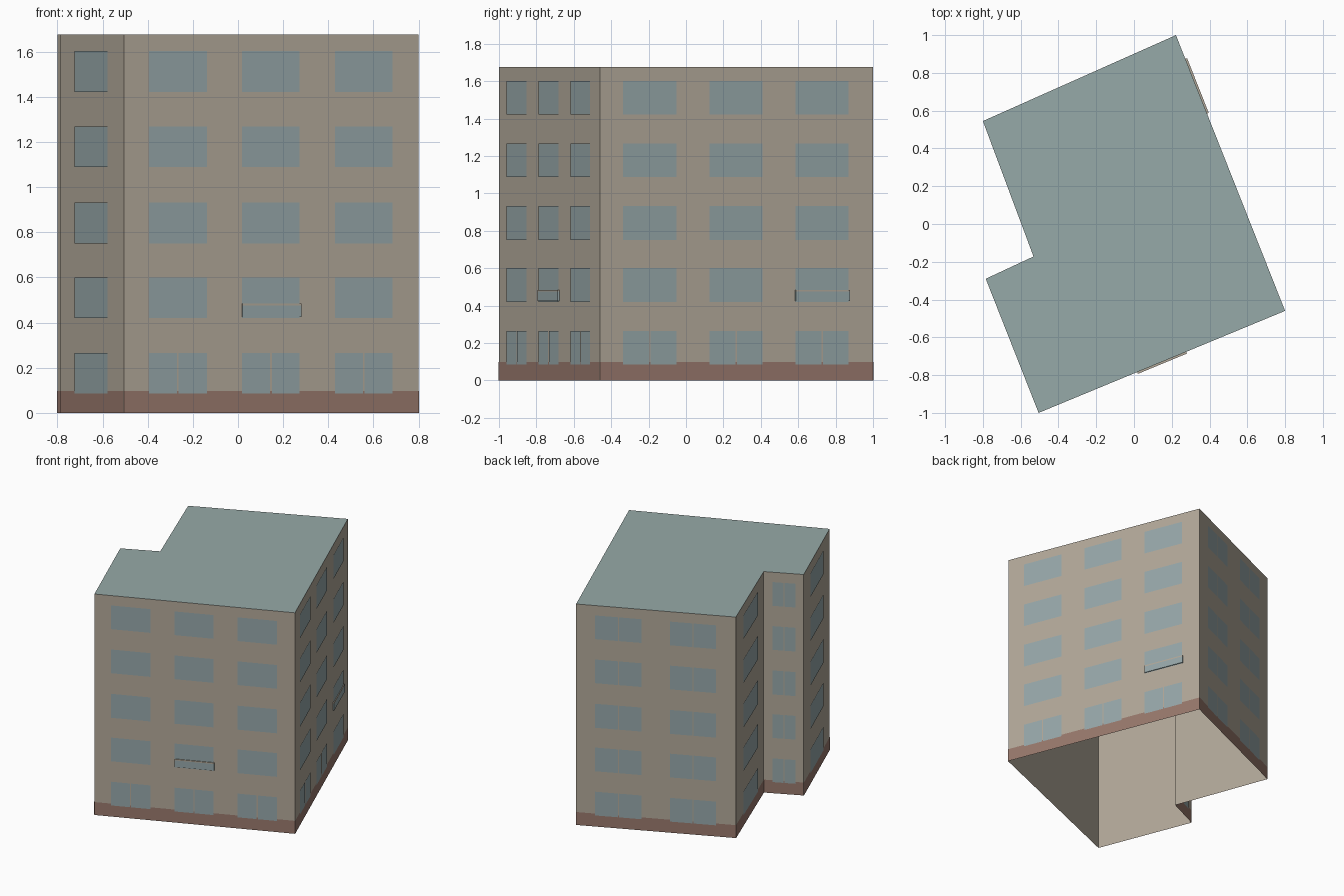
import bpy
import bmesh
from mathutils import Vector

cube = bpy.data.objects.get("Cube")
if cube:
    bpy.data.objects.remove(cube)

HEIGHT = 1.675
BASE_TOP = 0.098
# Counter-clockwise footprint of the L-shaped block
PLAN = [Vector(p) for p in ((-0.505, -1.0), (0.8, -0.46), (0.222, 1.0),
                            (-0.8, 0.545), (-0.532, -0.172), (-0.785, -0.29))]
ROWS = [(0.085, 0.265), (0.42, 0.6), (0.75, 0.932), (1.088, 1.268), (1.422, 1.602)]


def material(name, rgb):
    """Flat colour given as sRGB bytes, stored as linear values."""
    lin = [((c / 255 + 0.055) / 1.055) ** 2.4 for c in rgb]
    mat = bpy.data.materials.new(name)
    mat.use_nodes = True
    bsdf = mat.node_tree.nodes["Principled BSDF"]
    bsdf.inputs["Base Color"].default_value = (*lin, 1)
    bsdf.inputs["Roughness"].default_value = 0.9
    mat.diffuse_color = (*lin, 1)
    return mat


WALL = material("warm grey wall", (178, 168, 153))
GLASS = material("blue grey glass", (150, 167, 169))
BRICK = material("brown plinth", (152, 120, 108))
ROOF = material("grey green roof", (150, 170, 168))


def finish(name, bm, *mats):
    mesh = bpy.data.meshes.new(name)
    bm.to_mesh(mesh)
    bm.free()
    for m in mats:
        mesh.materials.append(m)
    obj = bpy.data.objects.new(name, mesh)
    bpy.context.collection.objects.link(obj)
    return obj


def wall_point(side, t, z, out):
    """Point at fraction t along a wall, pushed out from it."""
    a, b = PLAN[side], PLAN[(side + 1) % len(PLAN)]
    d = (b - a).normalized()
    p = a.lerp(b, t) + Vector((d.y, -d.x)) * out
    return Vector((p.x, p.y, z))


def plate(bm, side, t0, t1, z0, z1, out):
    corners = ((t0, z0), (t1, z0), (t1, z1), (t0, z1))
    return bm.faces.new([bm.verts.new(wall_point(side, t, z, out)) for t, z in corners])


# Walls and roof, open underneath
bm = bmesh.new()
low = [bm.verts.new((p.x, p.y, 0)) for p in PLAN]
high = [bm.verts.new((p.x, p.y, HEIGHT)) for p in PLAN]
for i in range(len(PLAN)):
    j = (i + 1) % len(PLAN)
    bm.faces.new((low[i], low[j], high[j], high[i]))
bm.faces.new(high).material_index = 1
finish("building_shell", bm, WALL, ROOF)

# Plinth band round the foot of the walls
bm = bmesh.new()
for side in range(len(PLAN)):
    plate(bm, side, 0, 1, 0, BASE_TOP, 0.002)
finish("plinth", bm, BRICK)

# Window columns per wall, and the floors whose windows have a centre bar
THREE = ((0.083, 0.28), (0.4, 0.595), (0.715, 0.91))
WALLS = {
    "front": (0, THREE, (0,)),
    "left": (1, THREE, (0,)),
    "back": (2, ((0.12, 0.41), (0.59, 0.875)), range(5)),
    "recess_long": (3, ((0.25, 0.77),), ()),
    "recess_short": (4, ((0.225, 0.8),), range(5)),
    "right": (5, ((0.23, 0.75),), ()),
}
for name, (side, columns, barred) in WALLS.items():
    bm = bmesh.new()
    length = (PLAN[(side + 1) % len(PLAN)] - PLAN[side]).length
    gap = 0.004 / length
    for floor, (z0, z1) in enumerate(ROWS):
        for t0, t1 in columns:
            if floor in barred:
                mid = (t0 + t1) / 2
                plate(bm, side, t0, mid - gap, z0, z1, 0.004)
                plate(bm, side, mid + gap, t1, z0, z1, 0.004)
            else:
                plate(bm, side, t0, t1, z0, z1, 0.004)
    finish(name + "_windows", bm, GLASS)


# Shallow panels projecting below two second-floor windows
def panel(name, side, t0, t1, z0, z1, depth, mat):
    bm = bmesh.new()
    face = plate(bm, side, t0, t1, z0, z1, 0.0)
    grown = bmesh.ops.extrude_face_region(bm, geom=[face])["geom"]
    d = wall_point(side, 0, 0, depth) - wall_point(side, 0, 0, 0)
    bmesh.ops.translate(bm, vec=d, verts=[v for v in grown if isinstance(v, bmesh.types.BMVert)])
    bmesh.ops.recalc_face_normals(bm, faces=bm.faces)
    finish(name, bm, mat)


for name, side, (t0, t1) in (("front", 0, THREE[1]), ("left", 1, THREE[2])):
    panel(name + "_panel", side, t0, t1 + 0.004, 0.425, 0.475, 0.01, GLASS)
    panel(name + "_panel_rim", side, t0, t1 + 0.004, 0.475, 0.484, 0.01, WALL)
